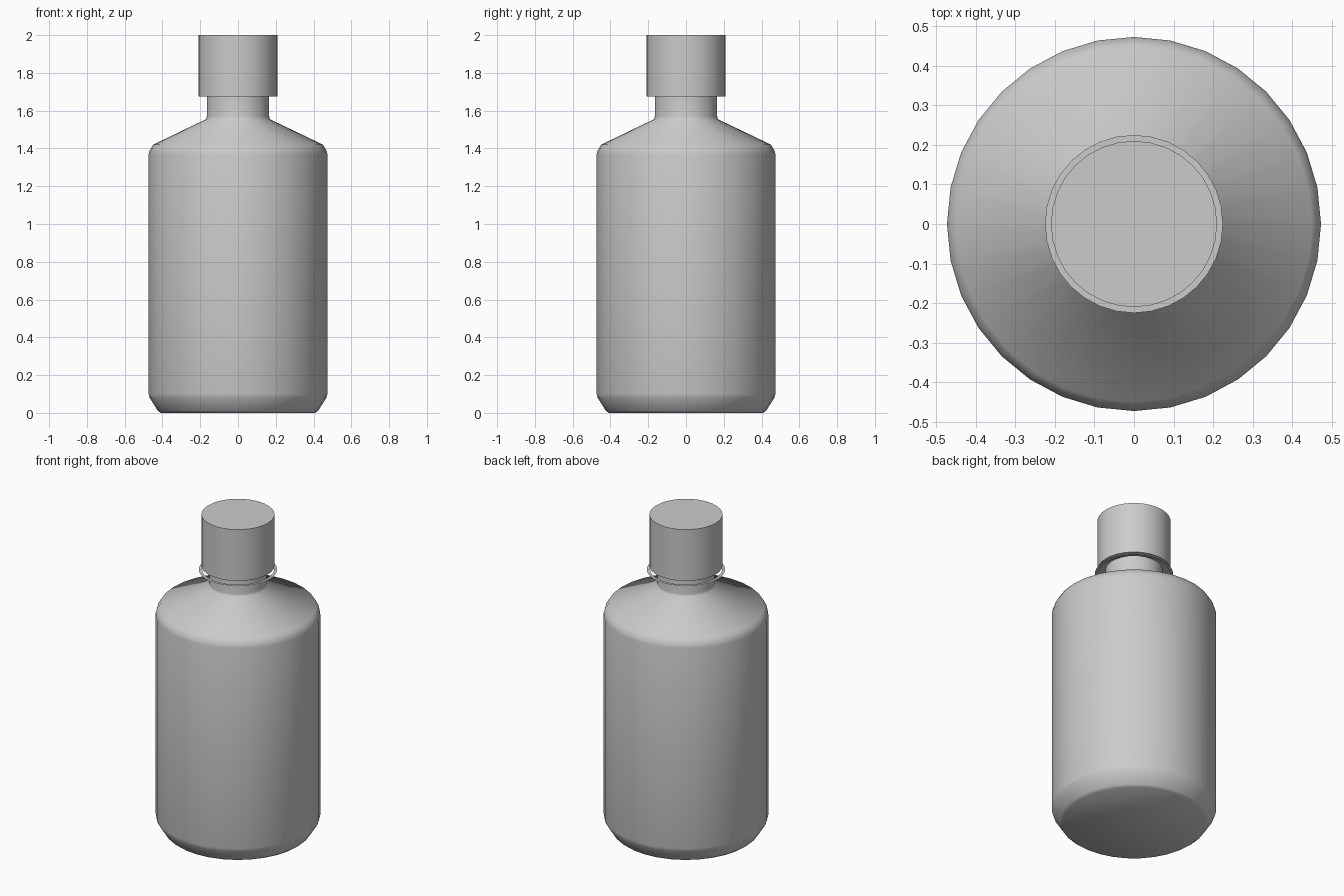
import bpy
import bmesh
import math

cube = bpy.data.objects.get("Cube")
if cube:
    bpy.data.objects.remove(cube, do_unlink=True)

SIDES = 32

# One plain grey for the whole bottle
grey = bpy.data.materials.new("light_grey")
grey.use_nodes = True
colour = (0.6, 0.6, 0.6, 1)
grey.diffuse_color = colour
grey.node_tree.nodes["Principled BSDF"].inputs["Base Color"].default_value = colour


def lathe(name, profile, sharp_angle, cap_ends=True):
    """Turn a (radius, height) profile around z, optionally closing its ends."""
    bm = bmesh.new()
    rings = []
    for radius, height in profile:
        rings.append([bm.verts.new((radius * math.cos(math.tau * i / SIDES),
                                    radius * math.sin(math.tau * i / SIDES), height))
                      for i in range(SIDES)])
    for low, high in zip(rings, rings[1:]):
        for i in range(SIDES):
            j = (i + 1) % SIDES
            bm.faces.new((low[i], low[j], high[j], high[i]))
    if cap_ends:
        bm.faces.new(rings[0][::-1])
        bm.faces.new(rings[-1])
    mesh = bpy.data.meshes.new(name)
    bm.to_mesh(mesh)
    bm.free()
    mesh.materials.append(grey)
    obj = bpy.data.objects.new(name, mesh)
    bpy.context.collection.objects.link(obj)
    bpy.ops.object.select_all(action="DESELECT")
    obj.select_set(True)
    bpy.context.view_layer.objects.active = obj
    bpy.ops.object.shade_smooth_by_angle(angle=math.radians(sharp_angle))
    return obj


# Body with chamfered foot, rounded shoulder and straight neck
lathe("bottle_body", [(0.41, 0), (0.425, 0.012), (0.468, 0.08), (0.473, 0.1),
                      (0.473, 1.37), (0.468, 1.39), (0.45, 1.42),
                      (0.168, 1.555), (0.165, 1.57), (0.165, 1.69)], 75)

# Thin flat collar around the neck, just under the cap
lathe("neck_collar", [(0.225, 1.65), (0.207, 1.65)], 30, cap_ends=False)

# Screw cap
lathe("cap", [(0.21, 1.675), (0.21, 2)], 30)
